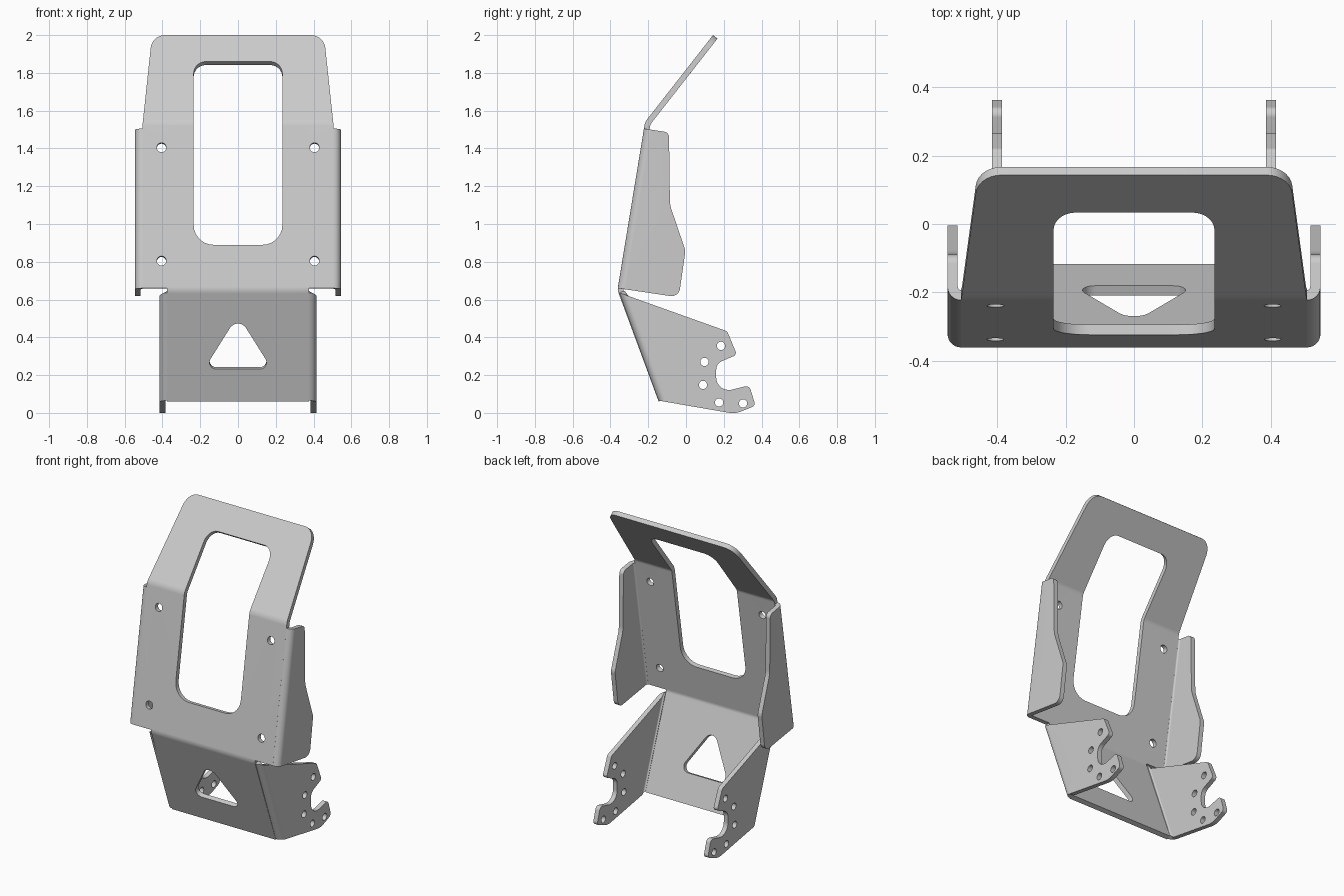
import bpy, bmesh, math
from mathutils import Vector

if "Cube" in bpy.data.objects:
    bpy.data.objects.remove(bpy.data.objects["Cube"])

THICK = 0.03   # sheet thickness
BEND = 0.04    # outer radius of the flange bends
GREY = (0.6, 0.6, 0.6, 1)

steel = bpy.data.materials.new("brushed grey steel")
steel.use_nodes = True
steel.diffuse_color = GREY
steel.node_tree.nodes["Principled BSDF"].inputs["Base Color"].default_value = GREY


def rounded(points, closed=True, steps=7):
    """Polyline from (a, b, radius) corners, each replaced by a true arc."""
    out = []
    n = len(points)
    for i, (a, b, r) in enumerate(points):
        p = Vector((a, b))
        if r == 0 or (not closed and i in (0, n - 1)):
            out.append(p)
            continue
        u = (Vector(points[i - 1][:2]) - p).normalized()
        v = (Vector(points[(i + 1) % n][:2]) - p).normalized()
        half = u.angle(v) / 2
        centre = p + (u + v).normalized() * r / math.sin(half)
        reach = r / math.tan(half)
        start = (p + u * reach - centre).normalized()
        end = (p + v * reach - centre).normalized()
        out += [centre + start.slerp(end, k / steps) * r for k in range(steps + 1)]
    return out


def circle(a, b, r, n=20):
    return [Vector((a + r * math.cos(math.tau * k / n), b + r * math.sin(math.tau * k / n)))
            for k in range(n)]


def flat_sheet(loops, place):
    """Fill an outline with holes; place() turns 2D points into 3D."""
    bm = bmesh.new()
    for loop in loops:
        vs = [bm.verts.new(place(p)) for p in loop]
        for k, v in enumerate(vs):
            bm.edges.new((vs[k - 1], v))
    bmesh.ops.triangle_fill(bm, use_beauty=True, use_dissolve=False, edges=bm.edges[:])
    return bm


def cut(bm, co, normal):
    bmesh.ops.bisect_plane(bm, geom=bm.verts[:] + bm.edges[:] + bm.faces[:],
                           dist=1e-5, plane_co=co, plane_no=normal)


def form(bm, shape):
    """Move each vertex to its bent position and add the inner skin and rims."""
    faces = bm.faces[:]
    rims = [e for e in bm.edges if len(e.link_faces) == 1]
    inner = {}
    for v in bm.verts[:]:
        outer_co, inner_co = shape(v.co.copy())
        v.co = outer_co
        inner[v] = bm.verts.new(inner_co)
    for f in faces:
        bm.faces.new([inner[v] for v in reversed(f.verts)])
    for e in rims:
        a, b = e.verts
        bm.faces.new((a, b, inner[b], inner[a]))
    bmesh.ops.recalc_face_normals(bm, faces=bm.faces[:])


def finish(bm, name, mirror=False):
    mesh = bpy.data.meshes.new(name)
    bm.to_mesh(mesh)
    bm.free()
    mesh.materials.append(steel)
    obj = bpy.data.objects.new(name, mesh)
    bpy.context.collection.objects.link(obj)
    bpy.ops.object.select_all(action='DESELECT')
    obj.select_set(True)
    bpy.context.view_layer.objects.active = obj
    bpy.ops.object.shade_smooth_by_angle(angle=math.radians(30))
    if mirror:
        obj.modifiers.new("mirror", 'MIRROR')
    weighted = obj.modifiers.new("weighted normals", 'WEIGHTED_NORMAL')
    weighted.keep_sharp = True


# Side profile of the main sheet as (z, y): lower, middle and leaning top panel
profile = rounded([(0.06, -0.145, 0), (0.65, -0.363, 0.07),
                   (1.54, -0.217, 0.08), (2.0, 0.143, 0)], closed=False, steps=5)


def y_at(z):
    for p, q in zip(profile, profile[1:]):
        if z <= q.x or q is profile[-1]:
            return p.y + (q.y - p.y) * (z - p.x) / (q.x - p.x)


def bend_sheet(co):
    e = 0.004
    slope = (y_at(co.z + e) - y_at(co.z - e)) / (2 * e)
    outer = Vector((co.x, y_at(co.z), co.z))
    return outer, outer + Vector((0, 1, -slope)).normalized() * THICK


# Main sheet: outline, window, triangular opening and four bolt holes
half = [(0.375, 0.06, 0), (0.375, 0.66, 0), (0.505, 0.66, 0),
        (0.505, 1.53, 0), (0.455, 2.0, 0.075)]
outline = half + [(-x, z, r) for x, z, r in reversed(half)]
window = [(-0.235, 0.89, 0.105), (0.235, 0.89, 0.105),
          (0.235, 1.86, 0.065), (-0.235, 1.86, 0.065)]
triangle = [(-0.179, 0.232, 0.035), (0.179, 0.232, 0.035), (0, 0.517, 0.05)]
loops = [rounded(outline), rounded(window), rounded(triangle)]
loops += [circle(x, z, 0.025) for x in (-0.405, 0.405) for z in (0.805, 1.405)]
sheet = flat_sheet(loops, lambda p: (p.x, 0, p.y))
for p in profile[1:-1]:
    cut(sheet, (0, 0, p.x), (0, 0, 1))
form(sheet, bend_sheet)
finish(sheet, "main_bent_sheet")


def flange(name, side_x, loops):
    """Side plate in (y, z); its first two outline points are the front fold."""
    low, high = loops[0][:2]
    along = (high - low).normalized()
    inward = Vector((0, along.y, -along.x))
    origin = Vector((0, low.x, low.y))
    bm = flat_sheet(loops, lambda p: (0, p.x, p.y))
    for k in range(1, 7):
        cut(bm, origin + inward * BEND * (1 - math.cos(k * math.pi / 12)), inward)

    def fold(co):
        d = max(0, (co - origin).dot(inward))
        c = max(0, 1 - d / BEND)
        s = math.sqrt(1 - c * c)
        outer = Vector((side_x - BEND + BEND * s, co.y, co.z))
        return outer, outer + (inward * c - Vector((s, 0, 0))) * THICK

    form(bm, fold)
    finish(bm, name, mirror=True)


# Upper side wings
wing = [(y_at(0.66), 0.66, 0), (y_at(1.505), 1.505, 0), (-0.09, 1.485, 0.03),
        (-0.085, 1.10, 0.15), (-0.003, 0.86, 0.06), (-0.038, 0.612, 0.045)]
flange("side_wings", 0.545, [rounded(wing)])

# Lower mounting ears with hooked notch and bolt holes
ear = [(-0.145, 0.065, 0), (-0.353, 0.636, 0), (0.218, 0.432, 0.02),
       (0.27, 0.308, 0.02), (0.16, 0.261, 0.05), (0.16, 0.12, 0.065),
       (0.24, 0.122, 0.03), (0.335, 0.146, 0.025), (0.368, 0.038, 0.022),
       (0.26, -0.005, 0.12)]
bolts = [(0.185, 0.355), (0.098, 0.27), (0.09, 0.148), (0.175, 0.055), (0.302, 0.05)]
flange("mounting_ears", 0.415, [rounded(ear)] + [circle(y, z, 0.022) for y, z in bolts])
